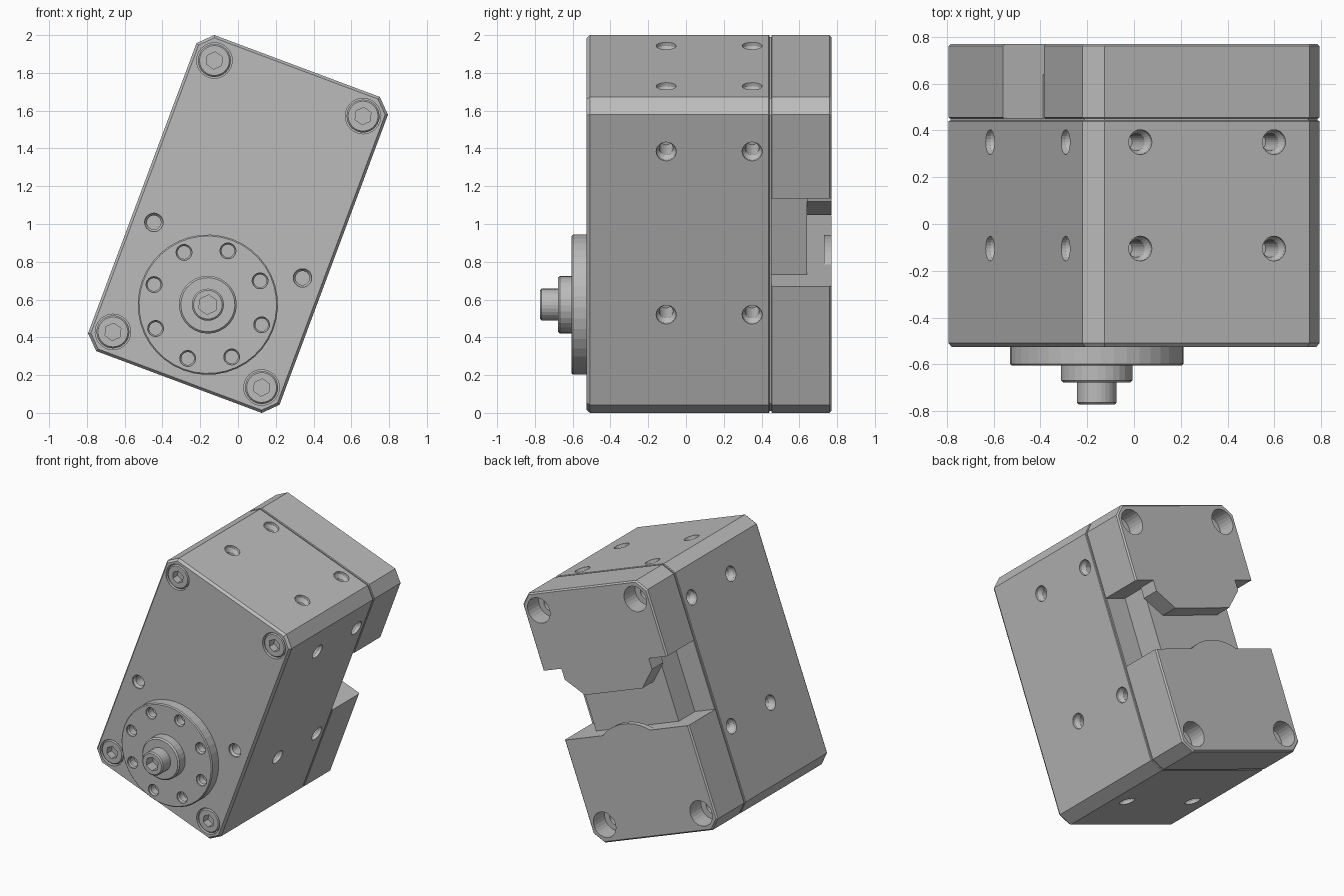
import bpy, bmesh, math
from mathutils import Matrix, Vector

if "Cube" in bpy.data.objects:
    bpy.data.objects.remove(bpy.data.objects["Cube"])

# Parts are built upright (x, y, z about the body centre), then tilted about y
PLACE = Matrix.Translation((0, 0, 1)) @ Matrix.Rotation(math.radians(20.5), 4, 'Y')
W, H, C = 0.541, 0.893, 0.073          # half width, half height, corner chamfer
FRONT, SPLIT, BACK = -0.526, 0.442, 0.77

metal = bpy.data.materials.new("grey_metal")
metal.diffuse_color = (0.5, 0.5, 0.5, 1)
metal.use_nodes = True
metal.node_tree.nodes["Principled BSDF"].inputs["Base Color"].default_value = metal.diffuse_color


def loft(bm, rings):
    """Closed solid through rings of points with equal counts."""
    vs = [[bm.verts.new(p) for p in r] for r in rings]
    n = len(vs[0])
    for a, b in zip(vs, vs[1:]):
        for i in range(n):
            j = (i + 1) % n
            bm.faces.new((a[i], a[j], b[j], b[i]))
    bm.faces.new(vs[0])
    bm.faces.new(vs[-1])


def prism(bm, *layers):
    """Layers are (outline of (x, z), y)."""
    loft(bm, [[(x, y, z) for x, z in pts] for pts, y in layers])


def turn(bm, pos, axis, profile, seg=24):
    """Turned solid: profile of (radius, distance along axis)."""
    axis, pos = Vector(axis), Vector(pos)
    a = axis.orthogonal().normalized()
    b = axis.cross(a)
    loft(bm, [[pos + axis * d + (a * math.cos(t) + b * math.sin(t)) * r
               for t in (2 * math.pi * i / seg for i in range(seg))]
              for r, d in profile])


def make(name, bm):
    bmesh.ops.recalc_face_normals(bm, faces=bm.faces)
    me = bpy.data.meshes.new(name)
    bm.to_mesh(me)
    bm.free()
    me.transform(PLACE)
    me.materials.append(metal)
    ob = bpy.data.objects.new(name, me)
    bpy.context.collection.objects.link(ob)
    return ob


def cut(ob, bm):
    cutter = make("cutter", bm)
    cutter.hide_render = True
    mod = ob.modifiers.new("holes", 'BOOLEAN')
    mod.operation, mod.solver, mod.object = 'DIFFERENCE', 'EXACT', cutter
    dg = bpy.context.evaluated_depsgraph_get()
    me = bpy.data.meshes.new_from_object(ob.evaluated_get(dg))
    ob.modifiers.clear()
    ob.data = me
    bpy.data.objects.remove(cutter)


def octagon(d=0):
    w, h, c = W - d, H - d, C - 0.586 * d
    return [(w, h - c), (w - c, h), (c - w, h), (-w, h - c),
            (-w, c - h), (c - w, -h), (w - c, -h), (w, c - h)]


def half(z0, side, d=0):
    """Outline of a rear block from level z0 to the top (1) or bottom (-1)."""
    w, h, c = W - d, H - d, C - 0.586 * d
    return [(x, side * z) for x, z in
            [(-w, z0), (w, z0), (w, h - c), (w - c, h), (c - w, h), (-w, h - c)]]


CORNERS = [(sx * 0.42, sz * 0.767) for sx in (-1, 1) for sz in (-1, 1)]
HOLE = [(0.053, 0.02), (0.053, -0.02), (0.037, -0.045), (0.037, -0.2)]

# Main housing with screw seats and tapped holes
bm = bmesh.new()
prism(bm, (octagon(0.014), FRONT), (octagon(), FRONT + 0.018),
      (octagon(), SPLIT - 0.004), (octagon(0.005), SPLIT))
body = make("housing", bm)
holes = bmesh.new()
for x, z in CORNERS:
    turn(holes, (x, FRONT, z), (0, -1, 0), [(0.094, 0.02), (0.094, -0.1)], 32)
for s in (-1, 1):
    turn(holes, (s * 0.42, FRONT, -0.148), (0, -1, 0),
         [(0.049, 0.02), (0.049, -0.01), (0.037, -0.025), (0.037, -0.2)])
    for y in (-0.105, 0.35):
        for z in (0.612, -0.31):
            turn(holes, (s * W, y, z), (s, 0, 0), HOLE)
        turn(holes, (s * 0.305, y, H), (0, 0, 1), HOLE)
    turn(holes, (s * 0.305, -0.105, -H), (0, 0, -1), HOLE)
cut(body, holes)

# Thin inset seam between housing and rear blocks
bm = bmesh.new()
prism(bm, (octagon(0.009), SPLIT - 0.001), (octagon(0.009), SPLIT + 0.011))
make("seam_plate", bm)

# Rear blocks above and below the side-to-side notch
for name, z0, side in (("rear_block_upper", 0.346, 1), ("rear_block_lower", 0.15, -1)):
    bm = bmesh.new()
    prism(bm, (half(z0, side, 0.005), SPLIT + 0.01), (half(z0, side), SPLIT + 0.014),
          (half(z0, side), BACK - 0.01), (half(z0, side, 0.01), BACK))
    block = make(name, bm)
    holes = bmesh.new()
    for x, z in CORNERS:
        if z * side > 0:
            turn(holes, (x, BACK, z), (0, 1, 0),
                 [(0.092, 0.02), (0.092, -0.13), (0.05, -0.13), (0.05, -0.24)])
    cut(block, holes)

# Connector block inside the notch
bm = bmesh.new()
prism(bm, *[([(-0.36, -0.15), (0.36, -0.15), (0.36, 0.346), (-0.36, 0.346)], y)
            for y in (SPLIT + 0.005, 0.64)])
make("notch_core", bm)

# Chamfered lip hanging from the upper block
lip = [(-0.25, 0.145), (0.25, 0.145), (0.38, 0.268), (0.38, 0.346),
       (-0.38, 0.346), (-0.38, 0.268)]
bm = bmesh.new()
prism(bm, (lip, 0.64), (lip, BACK))
make("rear_lip", bm)

# Visible arc of the rear cover disc
arc = [(0.37 * math.cos(t), -0.456 + 0.37 * math.sin(t))
       for t in (math.radians(55.8 + 68.4 * i / 10) for i in range(11))]
bm = bmesh.new()
prism(bm, (arc, 0.73), (arc, BACK))
make("rear_disc_arc", bm)

# Corner screws with hex sockets
for i, (x, z) in enumerate(CORNERS):
    bm = bmesh.new()
    turn(bm, (x, FRONT, z), (0, -1, 0),
         [(0.087, -0.1), (0.087, -0.013), (0.079, -0.004)], 32)
    screw = make("corner_screw_%d" % (i + 1), bm)
    socket = bmesh.new()
    turn(socket, (x, FRONT, z), (0, -1, 0), [(0.046, 0.02), (0.046, -0.06)], 6)
    cut(screw, socket)

# Output flange with ring of eight holes
AXIS = (0, FRONT, -0.456)
bm = bmesh.new()
turn(bm, AXIS, (0, -1, 0), [(0.371, -0.005), (0.371, 0.072), (0.364, 0.079)], 40)
flange = make("output_flange", bm)
holes = bmesh.new()
for k in range(8):
    t = k * math.pi / 4
    turn(holes, (0.304 * math.cos(t), FRONT, -0.456 + 0.304 * math.sin(t)), (0, -1, 0),
         [(0.042, 0.1), (0.042, 0.07), (0.034, 0.06), (0.034, 0.01)], 20)
cut(flange, holes)

# Hub and shaft with hex socket
bm = bmesh.new()
turn(bm, AXIS, (0, -1, 0), [(0.153, 0.07), (0.153, 0.142), (0.143, 0.152),
                            (0.085, 0.152), (0.085, 0.238), (0.076, 0.246)], 28)
hub = make("hub_and_shaft", bm)
socket = bmesh.new()
turn(socket, AXIS, (0, -1, 0), [(0.052, 0.3), (0.052, 0.17)], 6)
cut(hub, socket)
